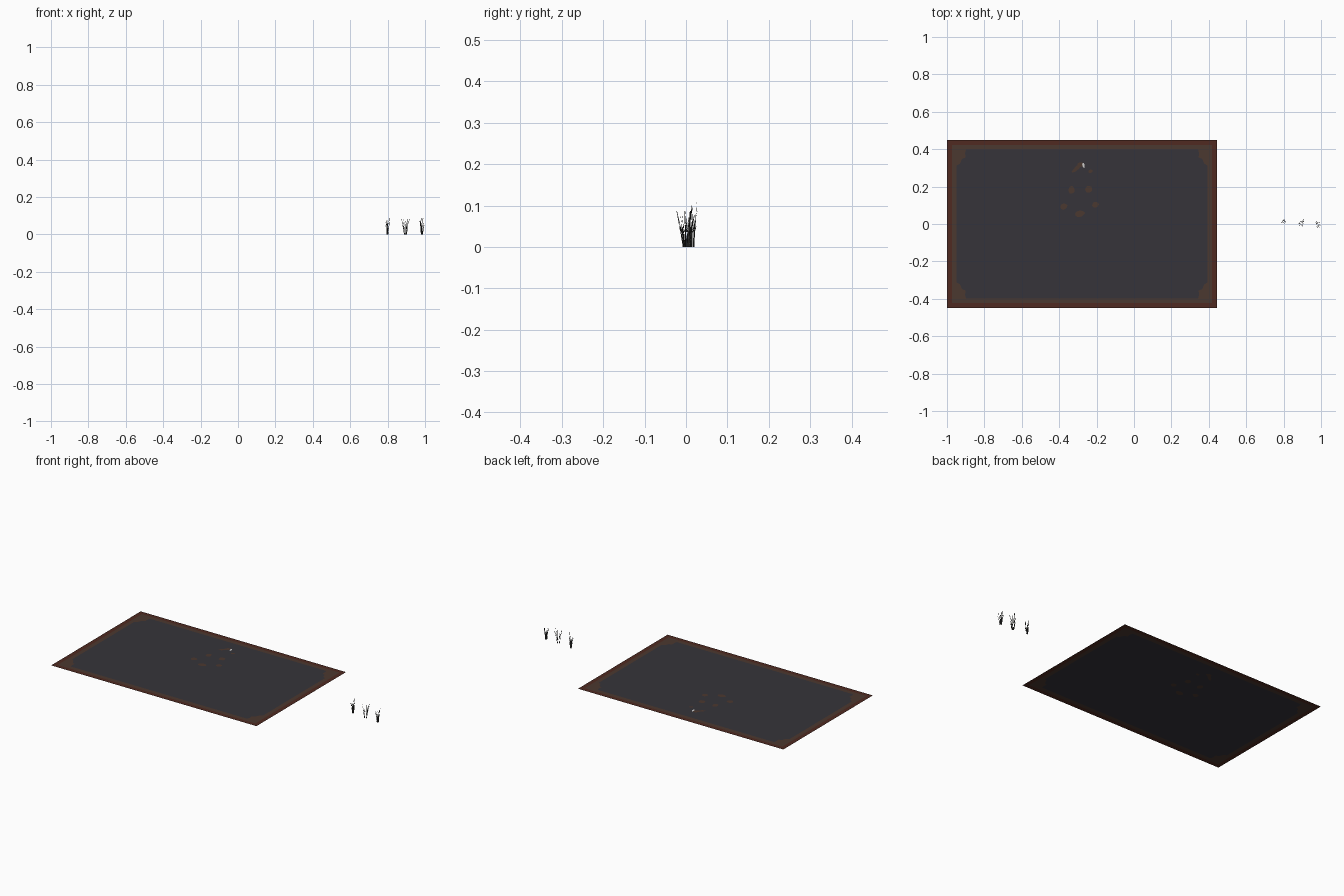
import bpy, math, random
from mathutils import Vector

if "Cube" in bpy.data.objects:
    bpy.data.objects.remove(bpy.data.objects["Cube"])
random.seed(4)

def mat(name, r, g, b):
    m = bpy.data.materials.new(name)
    m.diffuse_color = (r, g, b, 1)
    m.use_nodes = True
    m.node_tree.nodes["Principled BSDF"].inputs["Base Color"].default_value = m.diffuse_color
    return m

slate = mat("dark slate", 0.037, 0.034, 0.042)
brown = mat("dull brown", 0.071, 0.040, 0.029)
rust = mat("rust brown", 0.080, 0.023, 0.015)
pale = mat("pale grey", 0.6, 0.6, 0.6)
twig = mat("charcoal twig", 0.035, 0.035, 0.033)

def make(name, verts, faces, mats, idx=None):
    me = bpy.data.meshes.new(name)
    me.from_pydata(verts, [], faces)
    for m in mats:
        me.materials.append(m)
    for i, p in enumerate(me.polygons):
        p.material_index = idx[i] if idx else 0
    ob = bpy.data.objects.new(name, me)
    bpy.context.collection.objects.link(ob)
    return ob

# --- rug: nested loops on one flat sheet, corners of the field scalloped ---
X0, X1, Y, Z = -1.0, 0.445, 0.45, 0.002
CX, HX = (X0 + X1) / 2, (X1 - X0) / 2
corner = [(0.0, 0.085), (0.018, 0.075), (0.028, 0.05), (0.048, 0.042),
          (0.045, 0.02), (0.05, 0.0)]

def loop(inset, scallop):
    pts = []
    for sx, sy in ((1, 1), (-1, 1), (-1, -1), (1, -1)):
        run = [(sx * (HX - inset - (a if scallop else 0)),
                sy * (Y - inset - (b if scallop else 0))) for a, b in corner]
        pts += run if sx * sy > 0 else run[::-1]
    return [(CX + x, y, Z) for x, y in pts]

n = 4 * len(corner)
verts = loop(0, False) + loop(0.027, False) + loop(0.052, True)
faces, idx = [], []
for ring in (0, 1):
    for i in range(n):
        j = (i + 1) % n
        # unscalloped corner points coincide, so only build real faces
        f = (ring * n + i, ring * n + j, (ring + 1) * n + j, (ring + 1) * n + i)
        if ring == 0 and verts[f[0]] == verts[f[1]]:
            continue
        if verts[f[0]] == verts[f[1]]:
            f = (f[0], f[2], f[3])
        faces.append(f)
        idx.append(0 if ring == 0 else 1)
faces.append(tuple(range(2 * n, 3 * n)))
idx.append(2)
make("rug", verts, faces, [rust, brown, slate], idx)

# --- painted blotches, on both sides of the sheet ---
def blotch(name, x, y, rx, ry, m, rot=0.0, dz=0.001, under=True):
    k = 9
    ring = []
    for i in range(k):
        a = 2 * math.pi * i / k
        s = random.uniform(0.85, 1.1)
        u, v = rx * s * math.cos(a), ry * s * math.sin(a)
        ring.append((x + u * math.cos(rot) - v * math.sin(rot),
                     y + u * math.sin(rot) + v * math.cos(rot)))
    vs = [(p, q, Z + dz) for p, q in ring]
    fs = [tuple(range(k))]
    if under:
        vs += [(p, q, Z - dz) for p, q in ring]
        fs.append(tuple(range(2 * k - 1, k - 1, -1)))
    make(name, vs, fs, [m])

for x, y, rx, ry, rot in ((-0.334, 0.184, .018, .021, 0), (-0.243, 0.187, .021, .019, 0),
                          (-0.375, 0.094, .019, .017, 0.4), (-0.206, 0.104, .018, .017, 0),
                          (-0.290, 0.054, .027, .017, 0.2), (-0.305, 0.300, .038, .011, 0.75),
                          (-0.285, 0.318, .018, .013, 0), (-0.233, 0.282, .012, .010, 0)):
    blotch("rug_blotch", x, y, rx, ry, brown, rot)
blotch("rug_pale_fleck", -0.270, 0.315, .006, .014, pale, 0.2, 0.0015, False)

# --- three sparse dry tufts made of thin broken blades ---
def tuft(name, cx, cy, rx, ry, h):
    vs, fs = [], []

    def strip(a, b, w0, w1, ang):
        s = Vector((math.cos(ang), math.sin(ang), 0))
        k = len(vs)
        vs.extend([a - s * w0, a + s * w0, b + s * w1, b - s * w1])
        fs.append((k, k + 1, k + 2, k + 3))

    for i in range(11):
        a = 2 * math.pi * i / 11 + random.uniform(-.2, .2)
        hh = h * (1 if i == 3 else random.uniform(.45, .95))
        base = Vector((cx + rx * .25 * math.cos(a), cy + ry * .25 * math.sin(a), 0))
        r = random.uniform(.45, 1.0)
        tip = Vector((cx + rx * r * math.cos(a), cy + ry * r * math.sin(a), hh))
        ang = random.uniform(0, math.pi)
        mid = base.lerp(tip, .5) + Vector((0, 0, h * .06))
        strip(base, mid, .0016, .0012, ang)
        # gap, then the broken upper part and a side leaf
        strip(mid.lerp(tip, .2), tip, .0014, .0007, ang)
        side = mid + Vector((random.uniform(-.006, .006), random.uniform(-.006, .006), .010))
        strip(mid, side, .0015, .0005, ang + 1)
    for v in vs:
        v.x = min(v.x, 1.0)
    make(name, vs, fs, [twig])

tuft("tuft_left", 0.800, 0.015, 0.015, 0.018, 0.108)
tuft("tuft_middle", 0.895, 0.003, 0.024, 0.030, 0.100)
tuft("tuft_right", 0.983, 0.000, 0.017, 0.026, 0.098)
